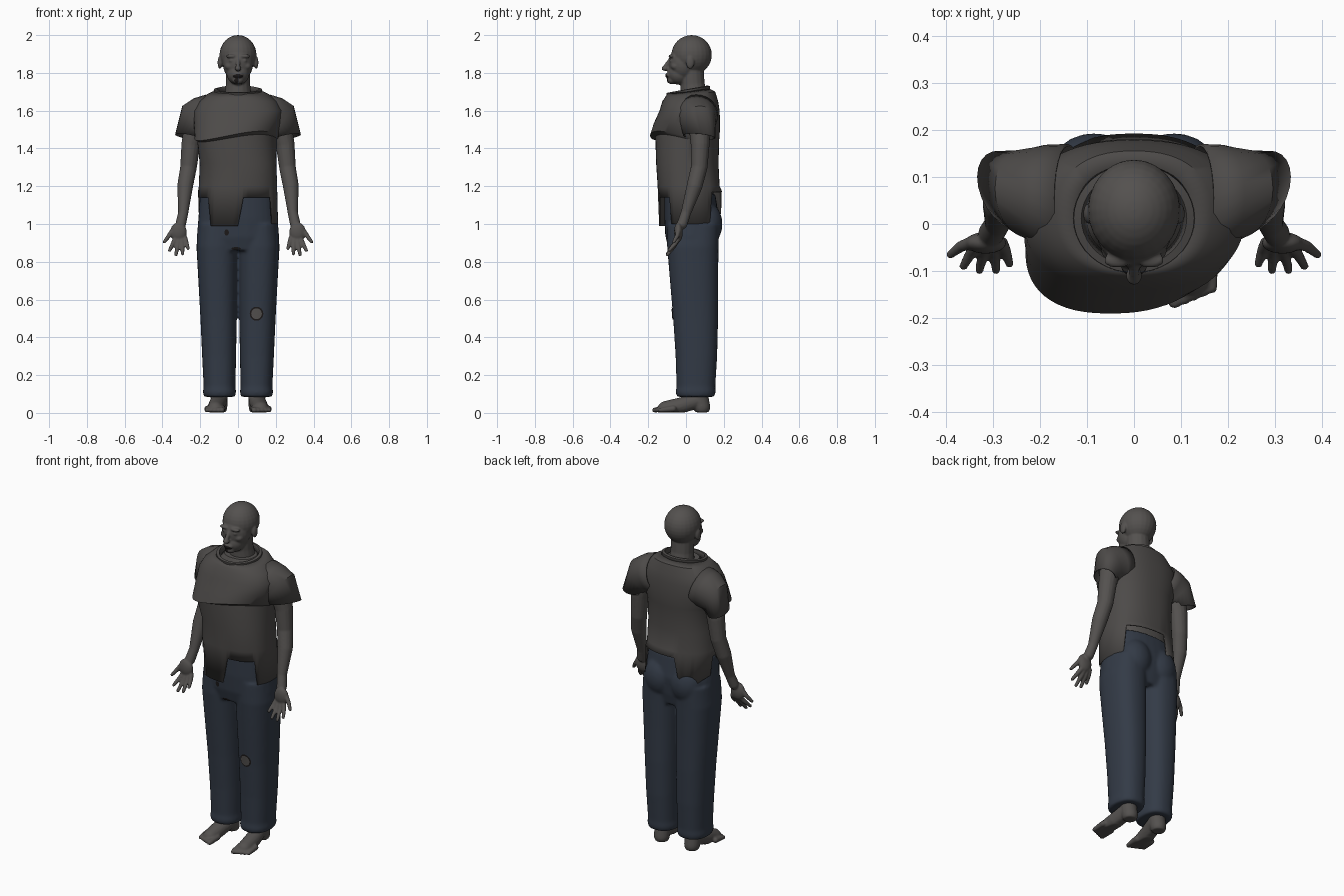
import bpy, bmesh
from math import sin, cos, pi, sqrt
from mathutils import Vector, Matrix

if "Cube" in bpy.data.objects:
    bpy.data.objects.remove(bpy.data.objects["Cube"], do_unlink=True)


def material(name, colour):
    mat = bpy.data.materials.new(name)
    mat.use_nodes = True
    mat.diffuse_color = (*colour, 1)
    shader = next(n for n in mat.node_tree.nodes if n.type == "BSDF_PRINCIPLED")
    shader.inputs["Base Color"].default_value = (*colour, 1)
    return mat


skin = material("ashen skin", (.088, .082, .078))
cloth = material("grey cloth", (.074, .069, .066))
denim = material("blue denim", (.033, .043, .062))
dark = material("dark stain", (.012, .01, .01))


def finish(name, bm, mat, voxel=0, smooth=0, thickness=0):
    """Turn a bmesh into an object, optionally fused into one organic skin."""
    bmesh.ops.recalc_face_normals(bm, faces=bm.faces)
    mesh = bpy.data.meshes.new(name)
    bm.to_mesh(mesh)
    bm.free()
    mesh.materials.append(mat)
    obj = bpy.data.objects.new(name, mesh)
    bpy.context.collection.objects.link(obj)
    bpy.ops.object.select_all(action="DESELECT")
    obj.select_set(True)
    bpy.context.view_layer.objects.active = obj
    bpy.ops.object.shade_smooth_by_angle(angle=.6)
    if voxel:
        fuse = obj.modifiers.new("fuse", "REMESH")
        fuse.mode = "VOXEL"
        fuse.voxel_size = voxel
        fuse.use_smooth_shade = True
    if smooth:
        relax = obj.modifiers.new("relax", "SMOOTH")
        relax.iterations = smooth
    if thickness:
        shell = obj.modifiers.new("shell", "SOLIDIFY")
        shell.thickness = thickness
    return obj


def loft(bm, rings, caps=True):
    rows = [[bm.verts.new(p) for p in ring] for ring in rings]
    for low, high in zip(rows, rows[1:]):
        for i in range(len(low)):
            j = (i + 1) % len(low)
            bm.faces.new((low[i], low[j], high[j], high[i]))
    if caps:
        bm.faces.new(rows[0])
        bm.faces.new(rows[-1])
    return rows


def section(z, x, half, front, back, n=32):
    """Horizontal body section with its own front and back depth."""
    mid, depth = (front + back) / 2, (back - front) / 2
    turns = [2 * pi * i / n for i in range(n)]
    soft = lambda v: abs(v) ** .85 * (1 if v > 0 else -1)
    return [Vector((x + half * soft(cos(t)), mid + depth * soft(sin(t)), z)) for t in turns]


def oval(centre, a, b, n=24):
    c, a, b = Vector(centre), Vector(a), Vector(b)
    return [c + a * cos(2 * pi * i / n) + b * sin(2 * pi * i / n) for i in range(n)]


def ball(bm, centre, radii):
    place = Matrix.Translation(centre) @ Matrix.Diagonal((*radii, 1))
    bmesh.ops.create_uvsphere(bm, u_segments=24, v_segments=16, radius=1, matrix=place)


def tube(bm, path):
    """Round limb through (x, y, z, radius) points."""
    points = [Vector(p[:3]) for p in path]
    rings = []
    for i, p in enumerate(path):
        along = points[min(i + 1, len(path) - 1)] - points[max(i - 1, 0)]
        side = along.cross((0, 1, .1)).normalized()
        rings.append(oval(points[i], side * p[3], along.cross(side).normalized() * p[3], 16))
        ball(bm, points[i], [p[3] * .98] * 3)
    loft(bm, rings)


def patch(name, target, x, z, wide, tall, mat):
    """Thin disc laid on the front of another part."""
    bm = bmesh.new()
    bmesh.ops.create_grid(bm, x_segments=8, y_segments=8, size=1)
    for v in bm.verts:
        u, w = v.co.x, v.co.y
        v.co = (x + wide * u * sqrt(1 - w * w / 2), -.4, z + tall * w * sqrt(1 - u * u / 2))
    obj = finish(name, bm, mat)
    wrap = obj.modifiers.new("lay", "SHRINKWRAP")
    wrap.target = target
    wrap.wrap_method = "PROJECT"
    wrap.use_project_y = True
    wrap.offset = .003


# Head with face, ears and neck
bm = bmesh.new()
ball(bm, (0, .03, 1.895), (.098, .107, .105))
ball(bm, (0, -.015, 1.85), (.08, .077, .095))
ball(bm, (0, -.035, 1.795), (.06, .062, .058))
ball(bm, (0, -.075, 1.762), (.03, .024, .022))
ball(bm, (0, -.093, 1.788), (.027, .014, .016))
ball(bm, (0, -.11, 1.823), (.017, .02, .013))
tube(bm, [(0, -.08, 1.875, .01), (0, -.115, 1.825, .012)])
tube(bm, [(0, .045, 1.66, .075), (0, .035, 1.74, .064), (0, .03, 1.82, .064)])
for s in (-1, 1):
    ball(bm, (s * .035, -.077, 1.888), (.03, .016, .01))
    ball(bm, (s * .034, -.074, 1.865), (.015, .014, .011))
    ball(bm, (s * .045, -.055, 1.835), (.025, .025, .02))
    ball(bm, (s * .096, .022, 1.855), (.012, .022, .034))
head = finish("head", bm, skin, .005, 3)
patch("mouth", head, 0, 1.782, .026, .012, dark)
patch("chin_stain", head, -.008, 1.76, .012, .013, dark)

# Torso under the shirt
bm = bmesh.new()
loft(bm, [section(*r) for r in ((1.05, 0, .18, -.09, .15), (1.3, 0, .175, -.12, .14),
                                (1.55, 0, .2, -.11, .15), (1.7, 0, .09, -.05, .11))])
finish("torso", bm, skin)

# Arms and open hands
ARM = ((.22, .07, 1.56, .06), (.25, .075, 1.42, .05), (.262, .07, 1.3, .044),
       (.28, .045, 1.2, .042), (.29, 0, 1.06, .027), (.303, -.02, 1, .028))
TIPS = ((.39, -.065, .905), (.362, -.09, .86), (.328, -.098, .838), (.293, -.098, .842), (.264, -.085, .87))
for s, side in ((-1, "right"), (1, "left")):
    bm = bmesh.new()
    tube(bm, [(s * x, y, z, r) for x, y, z, r in ARM])
    ball(bm, (s * .315, -.04, .957), (.044, .023, .052))
    for i, (x, y, z) in enumerate(TIPS):
        root = (s * (.345 - .016 * i), -.04, .965 if i == 0 else .925)
        knuckle = [(a + b) / 2 for a, b in zip(root, (s * x, y + .01, z))]
        tube(bm, [(*root, .014), (*knuckle, .012), (s * x, y, z, .009)])
    finish(side + "_arm", bm, skin, .005, 2)

# Bare feet, flat on the ground
for s, side, toe in ((-1, "right", -.145), (1, "left", -.165)):
    bm = bmesh.new()
    tube(bm, [(s * .1, .075, .2, .045), (s * .1, .075, .08, .045), (s * .1, .085, .03, .044)])
    tube(bm, [(s * .1, .06, .065, .044), (s * .113, -.02, .04, .044), (s * .12, toe + .055, .02, .042)])
    for i in range(5):
        x, reach = s * (.082 + .02 * i), toe + .007 * i
        tube(bm, [(x, reach + .07, .022, .017), (x + s * .004, reach, .014, .015 - .001 * i)])
    for v in bm.verts:
        v.co.z = max(v.co.z, .003)
    finish(side + "_foot", bm, skin, .006, 2)

# Trousers: two straight legs fused with the hips
bm = bmesh.new()
LEG = ((.085, .098, .082, -.048, .15), (.11, .098, .088, -.055, .157), (.14, .098, .084, -.05, .155),
       (.3, .1, .09, -.055, .165), (.5, .103, .096, -.068, .17), (.7, .107, .103, -.085, .17),
       (.88, .11, .11, -.1, .172), (1, .105, .105, -.1, .175))
for s in (-1, 1):
    loft(bm, [section(z, s * x, *rest) for z, x, *rest in LEG])
    ball(bm, (s * .085, .1, 1), (.1, .093, .12))
loft(bm, [section(*r) for r in ((.86, 0, .2, -.09, .15), (.93, 0, .218, -.108, .165),
                                (1.03, 0, .21, -.115, .175), (1.16, 0, .2, -.115, .155))])
trousers = finish("trousers", bm, denim, .009, 4)
patch("knee_tear_rim", trousers, .098, .525, .036, .037, dark)
tear = patch("knee_skin", trousers, .098, .525, .028, .029, skin)
bpy.data.objects["knee_skin"].modifiers["lay"].offset = .005
patch("hip_tear", trousers, -.06, .955, .012, .016, dark)
patch("crotch_tear", trousers, -.01, .87, .025, .008, dark)


# Torn shirt: lower body, chest flap and uneven hem
def hem(x, y):
    if y < .02 and -.15 < x < .0:
        return .99
    if x > .18 and y < .13:
        return 1
    if x < -.07 and y > .05:
        return 1 + .9 * abs(x + .14)
    return 1.14 if y < .02 else 1.17


BODY = ((1.1, .212, -.142, .192, 0), (1.2, .207, -.15, .178, 0), (1.32, .203, -.158, .172, 0),
        (1.45, .208, -.162, .176, .2), (1.462, .218, -.19, .178, .2), (1.53, .23, -.17, .18, .1),
        (1.6, .235, -.14, .178, 0), (1.65, .205, -.125, .17, 0), (1.685, .165, -.112, .155, 0),
        (1.705, .125, -.1, .125, 0))
rings = []
for z, half, front, back, tilt in BODY:
    ring = section(z, 0, half, front, back, 64)
    for p in ring:
        facing = max(0, -(p.y - .01) / .2)
        p.z += tilt * (p.x + .03) * facing
        p.x -= tilt * .25 * facing
        if z > 1.66:
            p.z += .12 * (p.y - .03)
    rings.append(ring)
for p in rings[0]:
    p.z = hem(p.x, p.y)
bm = bmesh.new()
loft(bm, rings, caps=False)
finish("shirt", bm, cloth, thickness=.006)

# Collar band
bm = bmesh.new()
loft(bm, [oval((0, .012, z), (r, 0, 0), (0, r * .9, .018), 40)
          for z, r in ((1.69, .13), (1.712, .128), (1.715, .112), (1.69, .1))], caps=False)
finish("collar", bm, cloth, thickness=.004)

# Wide short sleeves
for s, side in ((-1, "right"), (1, "left")):
    bm = bmesh.new()
    loft(bm, [oval((s * .14, .055, 1.58), (s * .03, 0, .105), (0, .115, 0)),
              oval((s * .19, .06, 1.565), (s * .045, 0, .1), (0, .108, 0)),
              oval((s * .235, .065, 1.54), (s * .06, .01, .085), (0, .092, 0)),
              oval((s * .265, .07, 1.462), (s * .068, .03, .012), (0, .08, -.012))], caps=False)
    finish(side + "_sleeve", bm, cloth, thickness=.005)
